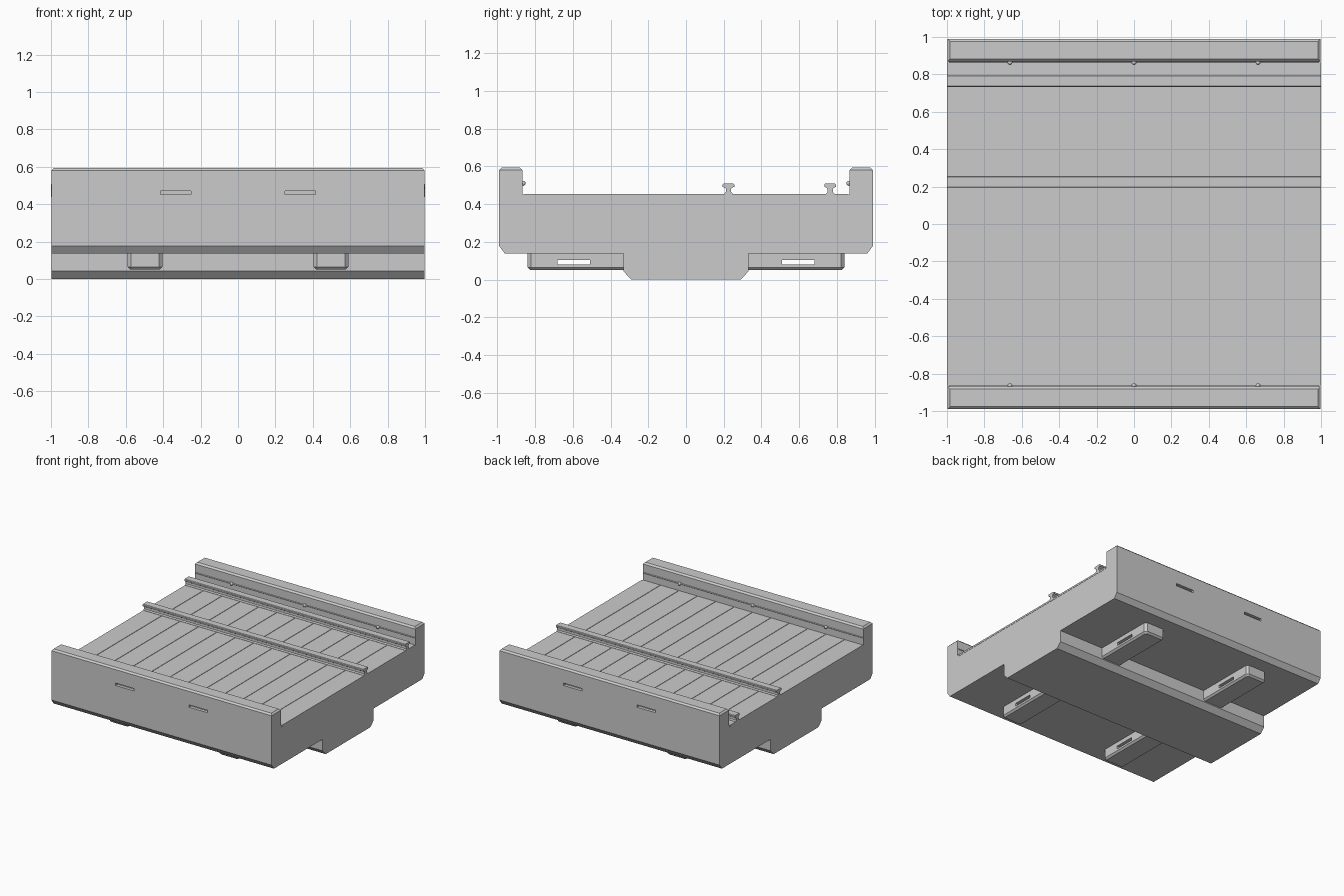
import bpy, bmesh
from mathutils import Matrix

if "Cube" in bpy.data.objects:
    bpy.data.objects.remove(bpy.data.objects["Cube"])


def finish(name, bm):
    bmesh.ops.recalc_face_normals(bm, faces=bm.faces)
    me = bpy.data.meshes.new(name)
    bm.to_mesh(me)
    bm.free()
    ob = bpy.data.objects.new(name, me)
    bpy.context.collection.objects.link(ob)
    return ob


def extrude_x(pts, half):
    """Closed (y, z) profile extruded along x from -half to half."""
    bm = bmesh.new()
    face = bm.faces.new([bm.verts.new((-half, y, z)) for y, z in pts])
    new = bmesh.ops.extrude_face_region(bm, geom=[face])["geom"]
    bmesh.ops.translate(bm, vec=(2 * half, 0, 0),
                        verts=[v for v in new if isinstance(v, bmesh.types.BMVert)])
    return bm


def add_box(bm, x0, x1, y0, y1, z0, z1):
    m = Matrix.Translation(((x0 + x1) / 2, (y0 + y1) / 2, (z0 + z1) / 2))
    m = m @ Matrix.Diagonal((x1 - x0, y1 - y0, z1 - z0, 1))
    return bmesh.ops.create_cube(bm, size=1, matrix=m)["verts"]


def bevel(bm, edges, size):
    bmesh.ops.bevel(bm, geom=edges, offset=size, segments=1, affect='EDGES')


def cut(target, cutter):
    mod = target.modifiers.new("cut", 'BOOLEAN')
    mod.operation = 'DIFFERENCE'
    mod.solver = 'EXACT'
    mod.object = cutter
    bpy.context.view_layer.objects.active = target
    bpy.ops.object.modifier_apply(modifier=mod.name)
    bpy.data.objects.remove(cutter)


# main body: side walls, deck and central keel in one profile
half = [(0.29, 0), (0.33, 0.042), (0.33, 0.137), (0.96, 0.137), (0.99, 0.177),
        (0.99, 0.594), (0.868, 0.594), (0.868, 0.45)]
bm = extrude_x(half + [(-y, z) for y, z in reversed(half)], 0.998)
bevel(bm, [e for e in bm.edges if all(v.co.z > 0.59 for v in e.verts)], 0.013)
body = finish("body", bm)

# recessed slots in both outer walls
bm = bmesh.new()
for sx in (-1, 1):
    for sy in (-1, 1):
        xs = sorted((sx * 0.25, sx * 0.415))
        ys = sorted((sy * 0.965, sy * 1.05))
        add_box(bm, *xs, *ys, 0.451, 0.471)
cut(body, finish("wall_slot_cutter", bm))

# deck planks with narrow seams
bm = bmesh.new()
n, gap = 12, 0.004
w = 2.0 / n
for i in range(n):
    x0 = -1 + i * w + (gap / 2 if i else 0)
    x1 = -1 + (i + 1) * w - (gap / 2 if i < n - 1 else 0)
    add_box(bm, x0, x1, -0.86, 0.86, 0.44, 0.454)
finish("deck_planks", bm)

# T-section rails on the deck
rail_half = [(0.022, 0.45), (0.022, 0.456), (0.014, 0.464), (0.014, 0.482),
             (0.022, 0.488), (0.031, 0.492), (0.031, 0.504), (0.027, 0.508)]
for name, yc in (("middle_rail", 0.225), ("back_rail", 0.764)):
    pts = [(yc + y, z) for y, z in rail_half]
    pts += [(yc - y, z) for y, z in reversed(rail_half)]
    finish(name, extrude_x(pts, 1.0))

# underside mounting blocks, chamfered at the outer end, slotted crosswise
for sx, xn in ((-1, "left"), (1, "right")):
    for sy, yn in ((-1, "front"), (1, "back")):
        bm = bmesh.new()
        xs = sorted((sx * 0.405, sx * 0.59))
        ys = sorted((sy * 0.32, sy * 0.84))
        add_box(bm, *xs, *ys, 0.05, 0.145)
        outer = lambda v: abs(v.co.y) > 0.8
        bevel(bm, [e for e in bm.edges if all(outer(v) for v in e.verts)
                   and abs(e.verts[0].co.z - e.verts[1].co.z) > 0.05], 0.018)
        bevel(bm, [e for e in bm.edges
                   if all(v.co.z < 0.06 for v in e.verts)
                   and any(abs(v.co.y) > 0.33 for v in e.verts)], 0.014)
        block = finish(f"{yn}_{xn}_mount", bm)
        bm = bmesh.new()
        add_box(bm, xs[0] - 0.1, xs[1] + 0.1, *sorted((sy * 0.51, sy * 0.68)), 0.08, 0.104)
        cut(block, finish("mount_slot_cutter", bm))

# tie-down cables and knobs along the inner wall faces
for sy, yn in ((-1, "front"), (1, "back")):
    y = sy * 0.868
    r = 0.004
    finish(f"{yn}_wall_cable", extrude_x(
        [(y - r, 0.51), (y, 0.51 + r), (y + r, 0.51), (y, 0.51 - r)], 0.99))
    bm = bmesh.new()
    for x in (-0.663, 0, 0.663):
        bmesh.ops.create_uvsphere(bm, u_segments=12, v_segments=8, radius=0.013,
                                  matrix=Matrix.Translation((x, sy * 0.863, 0.51)))
    knobs = finish(f"{yn}_wall_knobs", bm)
    for p in knobs.data.polygons:
        p.use_smooth = True
